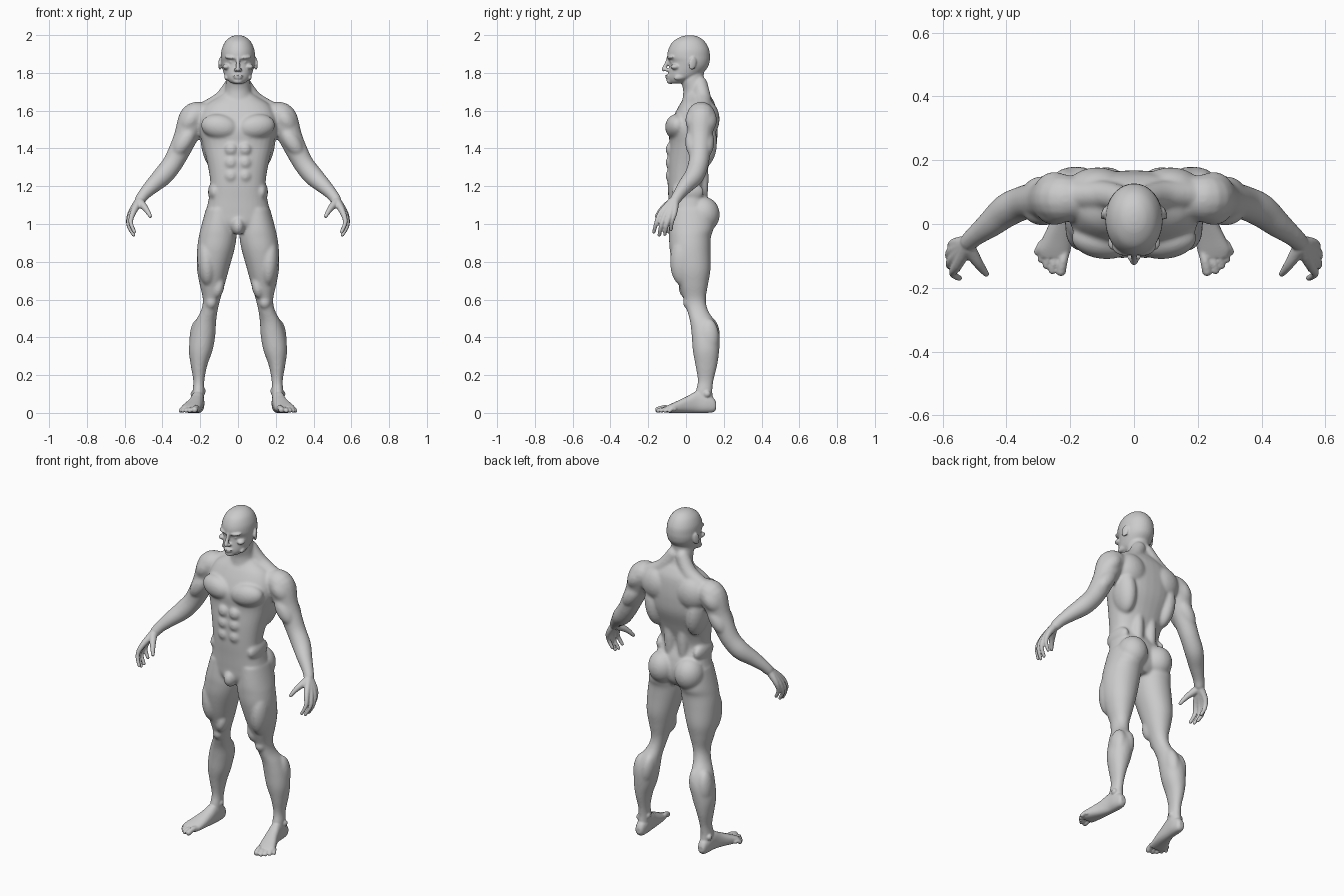
import bpy, bmesh, math
from mathutils import Vector, Matrix, Euler


def spline(rows, k=6):
    """Catmull-Rom interpolation through tuples of numbers."""
    out = []
    for i in range(len(rows) - 1):
        p0, p1, p2 = rows[max(i - 1, 0)], rows[i], rows[i + 1]
        p3 = rows[min(i + 2, len(rows) - 1)]
        for j in range(k):
            t = j / k
            out.append([0.5 * (2*b + (c - a)*t + (2*a - 5*b + 4*c - d)*t*t + (3*b - a - 3*c + d)*t**3)
                        for a, b, c, d in zip(p0, p1, p2, p3)])
    return out + [list(rows[-1])]


def skin(bm, rings):
    vs = [[bm.verts.new(p) for p in r] for r in rings]
    n = len(vs[0])
    for a, b in zip(vs, vs[1:]):
        for i in range(n):
            bm.faces.new((a[i], a[(i + 1) % n], b[(i + 1) % n], b[i]))
    bm.faces.new(vs[0][::-1])
    bm.faces.new(vs[-1])


def loft(bm, rows, axis='z', power=2.3, n=32):
    """Rows are (position, x min, x max, other min, other max)."""
    rings = []
    for t, x0, x1, b0, b1 in spline(rows):
        ring = []
        for i in range(n):
            c, s = math.cos(math.tau * i / n), math.sin(math.tau * i / n)
            x = (x0 + x1)/2 + (x1 - x0)/2 * math.copysign(abs(c)**(2/power), c)
            b = (b0 + b1)/2 + (b1 - b0)/2 * math.copysign(abs(s)**(2/power), s)
            ring.append((x, b, t) if axis == 'z' else (x, t, b))
        rings.append(ring)
    skin(bm, rings)


def blob(bm, loc, radii, rot=(0, 0, 0)):
    m = Matrix.LocRotScale(Vector(loc), Euler(rot), Vector(radii))
    bmesh.ops.create_uvsphere(bm, u_segments=24, v_segments=14, radius=1, matrix=m)


def tube(bm, pts, n=16):
    """Round tube through (x, y, z, radius) with ball ends."""
    ps = spline(pts, 5)
    rings = []
    for i, p in enumerate(ps):
        d = (Vector(ps[min(i + 1, len(ps) - 1)][:3]) - Vector(ps[max(i - 1, 0)][:3])).normalized()
        u = d.cross(Vector((0.1, 1, 0.2))).normalized()
        v = d.cross(u)
        rings.append([Vector(p[:3]) + p[3] * (u * math.cos(math.tau*k/n) + v * math.sin(math.tau*k/n))
                      for k in range(n)])
    skin(bm, rings)
    for p in (pts[0], pts[-1]):
        blob(bm, p[:3], (p[3],) * 3)


def fuse(bm, name, voxel, smooth):
    """Mirror, merge into one surface and soften."""
    bmesh.ops.recalc_face_normals(bm, faces=bm.faces)
    me = bpy.data.meshes.new(name)
    bm.to_mesh(me)
    bm.free()
    ob = bpy.data.objects.new(name, me)
    bpy.context.collection.objects.link(ob)
    mi = ob.modifiers.new("mirror", 'MIRROR')
    mi.use_mirror_merge = False
    re = ob.modifiers.new("remesh", 'REMESH')
    re.mode = 'VOXEL'
    re.voxel_size = voxel
    re.use_smooth_shade = True
    sm = ob.modifiers.new("smooth", 'SMOOTH')
    sm.factor = 0.5
    sm.iterations = smooth
    dg = bpy.context.evaluated_depsgraph_get()
    done = bpy.data.meshes.new_from_object(ob.evaluated_get(dg))
    ob.modifiers.clear()
    ob.data = done
    return ob


# ---- large forms: torso, legs, arms ----
bm = bmesh.new()
torso = [(1.69, .08, 0, .12), (1.67, .11, -.008, .135), (1.63, .17, -.035, .155), (1.57, .20, -.066, .165),
         (1.50, .205, -.09, .168), (1.42, .188, -.088, .16), (1.32, .162, -.096, .125), (1.21, .146, -.097, .095),
         (1.13, .156, -.093, .12), (1.06, .168, -.09, .135), (1.0, .15, -.085, .13), (.955, .07, -.06, .10)]
loft(bm, [(z, -w, w, f, b) for z, w, f, b in torso], power=2.4)
loft(bm, [(1.83, -.06, .06, -.02, .10), (1.77, -.064, .064, -.03, .094), (1.71, -.068, .068, -.015, .11),
          (1.65, -.085, .085, -.02, .14)], power=2)
loft(bm, [(1.08, .02, .17, -.08, .14), (.98, .012, .197, -.09, .145), (.93, .008, .208, -.09, .132),
          (.86, .02, .217, -.086, .13), (.76, .048, .217, -.066, .13), (.68, .07, .203, -.04, .117),
          (.60, .094, .186, -.012, .105), (.54, .108, .197, .006, .118), (.48, .116, .228, .022, .155),
          (.41, .12, .251, .03, .178), (.33, .135, .26, .036, .176), (.25, .163, .25, .05, .165),
          (.17, .178, .237, .062, .146), (.11, .178, .241, .05, .14), (.05, .18, .24, .04, .148)], power=2.1)
tube(bm, [(.19, .08, 1.575, .07), (.235, .08, 1.56, .078), (.277, .075, 1.46, .064), (.312, .073, 1.385, .058),
          (.35, .065, 1.315, .054), (.398, .043, 1.255, .053), (.45, .0, 1.205, .043),
          (.495, -.035, 1.16, .033), (.517, -.055, 1.13, .03)])
tube(bm, [(.03, .075, 1.74, .04), (.09, .09, 1.655, .045), (.2, .09, 1.592, .045)])  # trapezius
tilt = (0, -.58, 0)
muscles = [
    ((.098, -.052, 1.515), (.10, .058, .066), (0, -.15, .12)),   # pectoral
    ((.14, .08, 1.43), (.057, .085, .14), (0, .12, 0)),          # lat
    ((.115, .105, 1.555), (.10, .073, .10), (0, 0, 0)),          # shoulder blade
    ((.045, .08, 1.24), (.035, .04, .18), (0, 0, 0)),            # lower back
    ((.25, .08, 1.55), (.06, .084, .09), tilt),                  # deltoid
    ((.285, .04, 1.435), (.045, .045, .09), tilt),               # biceps
    ((.285, .105, 1.435), (.045, .045, .09), tilt),              # triceps
    ((.088, .092, 1.05), (.084, .087, .095), (0, 0, 0)),         # glute
    ((.125, .01, 1.17), (.034, .085, .055), (0, 0, 0)),          # oblique
    ((.165, -.015, .80), (.05, .07, .13), (0, .05, 0)),          # outer thigh
    ((.103, .0, .665), (.03, .04, .06), (0, -.2, 0)),            # inner thigh
    ((.142, .01, .585), (.03, .026, .035), (0, 0, 0)),           # kneecap
    ((.165, .122, .41), (.042, .058, .10), (0, -.15, 0)),        # inner calf
    ((.215, .12, .40), (.042, .055, .10), (0, -.05, 0)),         # outer calf
    ((0, -.07, .99), (.035, .045, .05), (0, 0, 0)),              # groin
]
for m in muscles:
    blob(bm, *m)
for z in (1.395, 1.325, 1.255):  # abdominals
    blob(bm, (.036, -.084, z), (.034, .024, .036))
base = fuse(bm, "body_base", .007, 9)

# ---- finer forms added on the softened base ----
bm = bmesh.new()
bm.from_mesh(base.data)
bpy.data.objects.remove(base)

# head
head = [(1.999, .012, .005, .035), (1.99, .04, -.03, .068), (1.965, .068, -.07, .10), (1.925, .086, -.093, .122),
        (1.885, .09, -.099, .127), (1.86, .089, -.088, .125), (1.835, .085, -.088, .118), (1.81, .079, -.092, .10),
        (1.78, .069, -.096, .07), (1.76, .054, -.094, .03), (1.745, .034, -.085, -.02)]
loft(bm, [(z, -w, w, f, b) for z, w, f, b in head], power=2.05, n=40)
face = [((.036, -.077, 1.882), (.036, .022, .011), (0, -.1, .3)),    # brow
        ((.033, -.069, 1.858), (.015, .014, .011), (0, 0, 0)),       # eye
        ((.056, -.052, 1.832), (.024, .032, .016), (0, 0, .5)),      # cheekbone
        ((.012, -.102, 1.816), (.010, .013, .009), (0, 0, 0)),       # nostril
        ((0, -.096, 1.785), (.027, .015, .006), (0, 0, 0)),          # upper lip
        ((0, -.094, 1.773), (.023, .015, .007), (0, 0, 0)),          # lower lip
        ((0, -.082, 1.756), (.026, .021, .015), (0, 0, 0)),          # chin
        ((.054, -.015, 1.785), (.016, .05, .02), (.3, 0, .2)),       # jaw
        ((.094, .035, 1.85), (.008, .021, .035), (-.2, 0, .35))]     # ear
for f in face:
    blob(bm, *f)
tube(bm, [(0, -.09, 1.885, .011), (0, -.103, 1.85, .010), (0, -.118, 1.819, .012)])  # nose

# hand: metacarpals and fingers, then thumb
wrist = (.517, -.058, 1.13, .024)
fingers = [((.553, -.128, 1.065), (.568, -.155, 1.01), (.548, -.170, .958)),
           ((.565, -.106, 1.055), (.578, -.130, .995), (.553, -.142, .942)),
           ((.569, -.083, 1.055), (.579, -.103, .995), (.555, -.112, .945)),
           ((.563, -.061, 1.065), (.572, -.074, 1.015), (.552, -.080, .970))]
for knuckle, mid, tip in fingers:
    tube(bm, [wrist, knuckle + (.0165,), mid + (.012,), tip + (.0095,)])
tube(bm, [(.52, -.075, 1.115, .024), (.492, -.118, 1.085, .017), (.475, -.142, 1.06, .013), (.464, -.156, 1.04, .010)])

# foot and toes
loft(bm, [(.16, .195, .228, .02, .055), (.145, .184, .236, .004, .08), (.11, .178, .243, 0, .10),
          (.06, .18, .247, 0, .115), (.01, .184, .262, 0, .09), (-.04, .19, .285, 0, .066),
          (-.08, .198, .302, 0, .048), (-.105, .205, .295, .002, .036)], axis='y', power=2.4)
toes = [(.218, -.09, .229, -.148, .016), (.245, -.09, .256, -.146, .012), (.263, -.085, .275, -.130, .0115),
        (.278, -.075, .292, -.111, .011), (.290, -.060, .304, -.087, .011)]
for x0, y0, x1, y1, r in toes:
    tube(bm, [(x0, y0, r + .008, r), ((x0 + x1)/2, (y0 + y1)/2, r + .01, r*.95), (x1, y1, r, r)])
for p in ((.184, .10, .115), (.238, .112, .10)):  # ankle bones
    blob(bm, p, (.013, .018, .018))

fuse(bm, "body", .005, 3)
